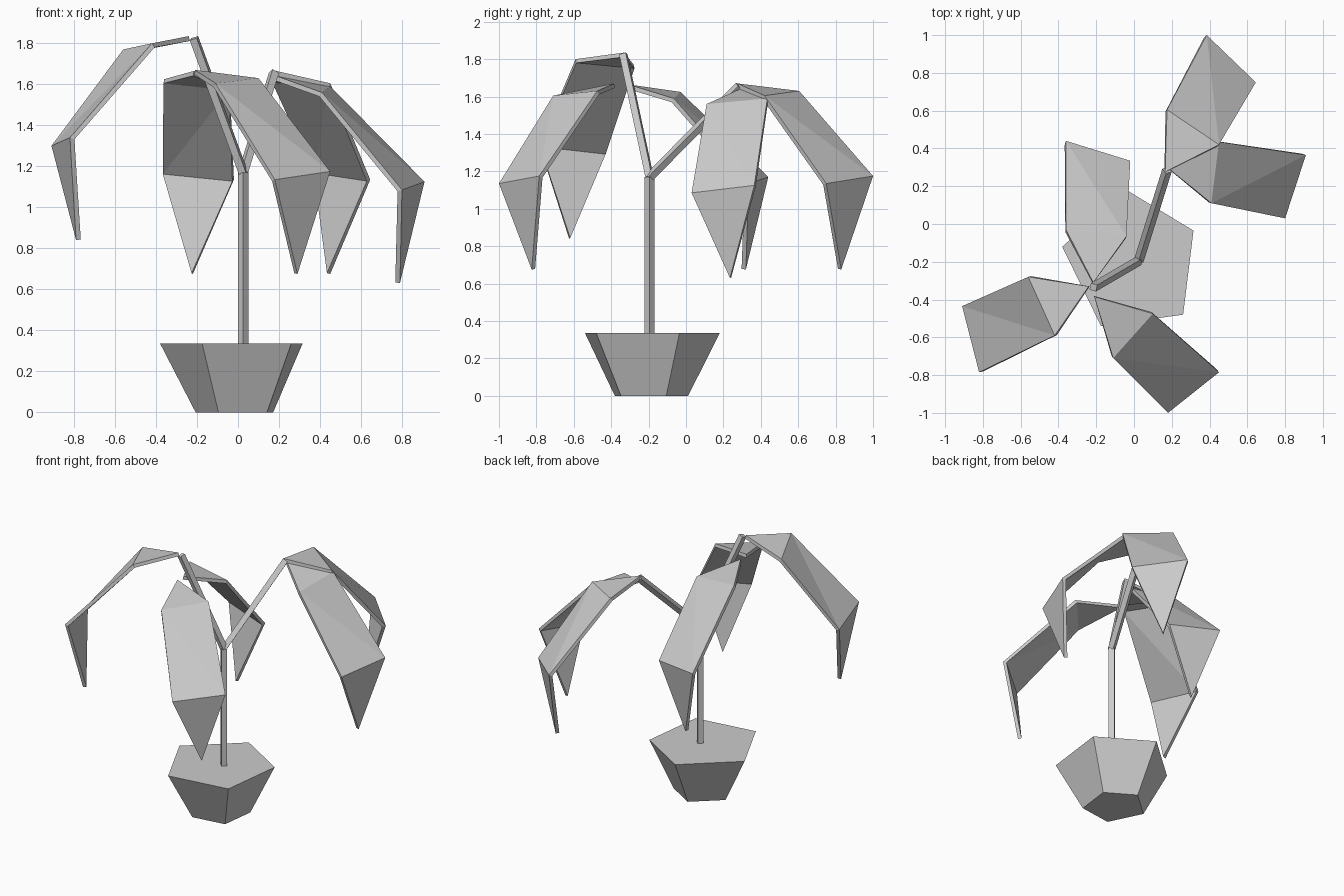
import bpy, bmesh
from mathutils import Vector

if "Cube" in bpy.data.objects:
    bpy.data.objects.remove(bpy.data.objects["Cube"])


def add_mesh(name, verts, faces):
    mesh = bpy.data.meshes.new(name)
    mesh.from_pydata(verts, [], faces)
    ob = bpy.data.objects.new(name, mesh)
    bpy.context.collection.objects.link(ob)
    return ob


def fix_normals(ob):
    bm = bmesh.new()
    bm.from_mesh(ob.data)
    bmesh.ops.recalc_face_normals(bm, faces=bm.faces)
    bm.to_mesh(ob.data)
    bm.free()


# Five-sided tapered pot
rim = [(0.315, -0.035), (-0.04, 0.18), (-0.38, -0.12), (-0.175, -0.54), (0.26, -0.48)]
low = [(x * 0.545, -0.19 + (y + 0.19) * 0.545, 0) for x, y in rim]
top = [(x, y, 0.335) for x, y in rim]
sides = [(i, (i + 1) % 5, 5 + (i + 1) % 5, 5 + i) for i in range(5)]
fix_normals(add_mesh("pot", low + top, sides + [(4, 3, 2, 1, 0), (5, 6, 7, 8, 9)]))


def stick(name, a, b, r=0.026):
    """Four-sided rod from a to b."""
    a, b = Vector(a), Vector(b)
    bpy.ops.mesh.primitive_cylinder_add(vertices=4, radius=r, depth=(b - a).length,
                                        location=(a + b) / 2)
    ob = bpy.context.object
    ob.name = name
    ob.rotation_euler = (b - a).to_track_quat('Z', 'Y').to_euler()
    return ob


# Trunk and two branches
fork = (0.025, -0.195, 1.17)
stick("trunk", (0.025, -0.195, 0.32), fork)
stick("left_branch", fork, (-0.215, -0.335, 1.825))
stick("right_branch", fork, (0.175, 0.285, 1.655))


def leaf(name, base, s1, s2, m1, m2, tip):
    """Drooping leaf: base triangle, bent blade, pointed tip."""
    pts = [Vector(p) for p in (base, s1, s2, m1, m2, tip)]
    faces = [(0, 1, 2), (1, 3, 2), (2, 3, 4), (3, 5, 4)]
    if (pts[1] - pts[0]).cross(pts[2] - pts[0]).z < 0:
        faces = [f[::-1] for f in faces]
    ob = add_mesh(name, pts, faces)
    mod = ob.modifiers.new("thickness", 'SOLIDIFY')
    mod.thickness = 0.024
    mod.offset = -1


leaf("leaf_left", (-0.24, -0.33, 1.835), (-0.56, -0.28, 1.77), (-0.42, -0.59, 1.80),
     (-0.91, -0.435, 1.30), (-0.82, -0.785, 1.34), (-0.79, -0.625, 0.84))
leaf("leaf_front", (-0.21, -0.385, 1.67), (0.10, -0.475, 1.63), (-0.11, -0.71, 1.605),
     (0.45, -0.785, 1.175), (0.18, -1.0, 1.135), (0.29, -0.825, 0.675))
leaf("leaf_back_left", (-0.215, -0.31, 1.665), (-0.36, -0.03, 1.625), (-0.04, -0.065, 1.59),
     (-0.36, 0.44, 1.17), (-0.02, 0.335, 1.135), (-0.22, 0.32, 0.675))
leaf("leaf_right", (0.175, 0.30, 1.645), (0.45, 0.435, 1.59), (0.41, 0.11, 1.56),
     (0.91, 0.365, 1.125), (0.80, 0.03, 1.085), (0.79, 0.235, 0.63))
leaf("leaf_back_right", (0.165, 0.275, 1.67), (0.175, 0.605, 1.63), (0.45, 0.42, 1.605),
     (0.385, 1.0, 1.175), (0.645, 0.75, 1.135), (0.45, 0.83, 0.675))
